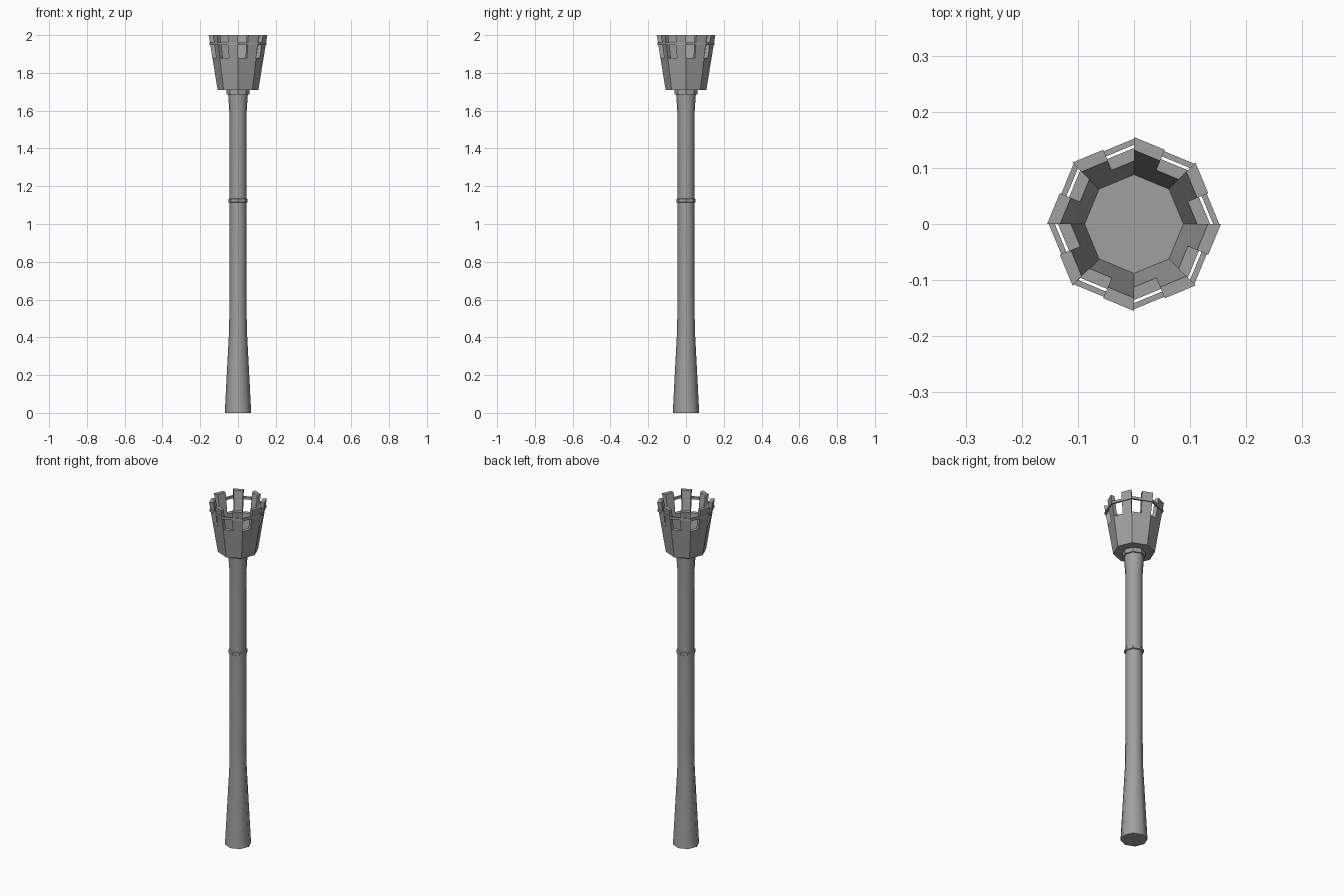
import bpy, bmesh, math

if "Cube" in bpy.data.objects:
    bpy.data.objects.remove(bpy.data.objects["Cube"], do_unlink=True)

SIDES = 8
STEP = 2 * math.pi / SIDES

stone = bpy.data.materials.new("grey_stone")
stone.use_nodes = True
stone.diffuse_color = (0.35, 0.35, 0.35, 1)
stone.node_tree.nodes["Principled BSDF"].inputs["Base Color"].default_value = (0.35, 0.35, 0.35, 1)


def finish(bm, name, smooth_angle=None):
    bmesh.ops.recalc_face_normals(bm, faces=bm.faces)
    mesh = bpy.data.meshes.new(name)
    bm.to_mesh(mesh)
    bm.free()
    mesh.materials.append(stone)
    obj = bpy.data.objects.new(name, mesh)
    bpy.context.collection.objects.link(obj)
    if smooth_angle:
        bpy.ops.object.select_all(action='DESELECT')
        obj.select_set(True)
        bpy.context.view_layer.objects.active = obj
        bpy.ops.object.shade_smooth_by_angle(angle=math.radians(smooth_angle))
    return obj


def ring_verts(bm, radius, z):
    return [bm.verts.new((radius * math.cos(i * STEP), radius * math.sin(i * STEP), z))
            for i in range(SIDES)]


def lathe(name, profile, closed=False, smooth_angle=None):
    """Eight-sided turned part; open profiles get end caps, closed ones make a ring."""
    bm = bmesh.new()
    loops = [ring_verts(bm, r, z) for r, z in profile]
    pairs = list(zip(loops, loops[1:]))
    if closed:
        pairs.append((loops[-1], loops[0]))
    else:
        bm.faces.new(loops[0])
        bm.faces.new(loops[-1])
    for a, b in pairs:
        for i in range(SIDES):
            j = (i + 1) % SIDES
            bm.faces.new((a[i], a[j], b[j], b[i]))
    return finish(bm, name, smooth_angle)


# Tower dimensions: the cup wall flares steadily from its base to the top
CUP_BASE, FLOOR, SILL, TOP = 1.71, 1.73, 1.88, 2.0
SLOPE = 0.162


def outer(z):
    return 0.108 + SLOPE * (z - CUP_BASE)


def inner(z):
    return 0.088 + SLOPE * (z - FLOOR)


# Shaft with a flared foot and neck
lathe("shaft", [(0.07, 0), (0.047, 0.44), (0.045, 0.6), (0.045, 1.58), (0.053, 1.70)],
      smooth_angle=50)
lathe("neck_collar", [(0.06, 1.685), (0.06, 1.712)])
lathe("shaft_band", [(0.045, 1.113), (0.051, 1.116), (0.051, 1.132), (0.045, 1.135)])

# Hollow cup with a recessed floor
lathe("cup", [(outer(CUP_BASE), CUP_BASE), (outer(SILL), SILL),
              (inner(SILL), SILL), (inner(FLOOR), FLOOR)])

# Battlements: one on the second half of every side
bm = bmesh.new()
for i in range(SIDES):
    def point(radius, z, t):
        a, b = i * STEP, (i + 1) * STEP
        return bm.verts.new((radius * ((1 - t) * math.cos(a) + t * math.cos(b)),
                             radius * ((1 - t) * math.sin(a) + t * math.sin(b)), z))
    low, high = [[point(outer(z), z, 0.5), point(outer(z), z, 1),
                  point(inner(z), z, 1), point(inner(z), z, 0.5)] for z in (SILL, TOP)]
    bm.faces.new(high)
    for k in range(4):
        m = (k + 1) % 4
        bm.faces.new((low[k], low[m], high[m], high[k]))
finish(bm, "battlements")

# Thin rail tying the battlements together
lathe("rail", [(0.152, 1.948), (0.152, 1.962), (0.141, 1.962), (0.141, 1.948)], closed=True)
